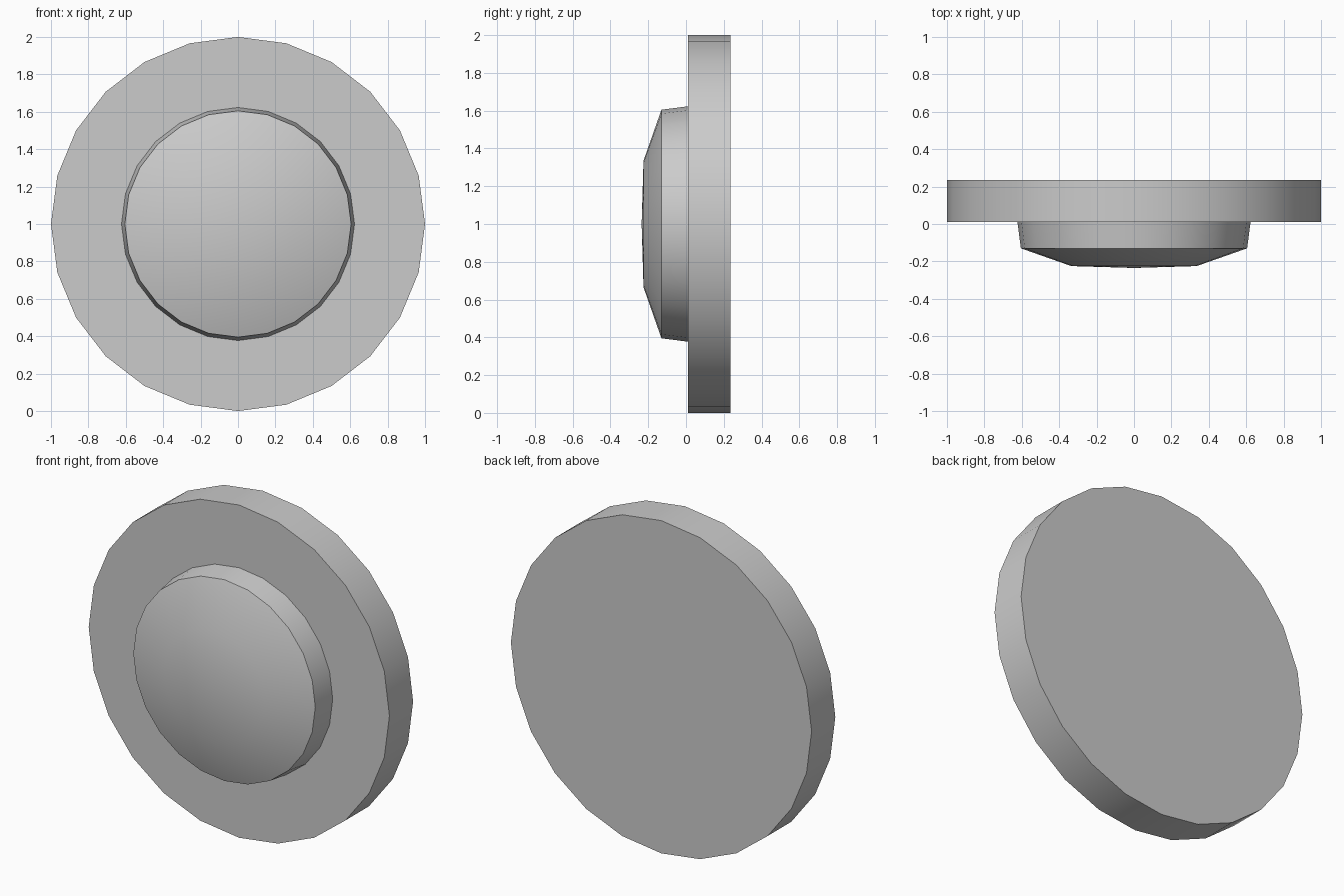
import bpy
import math

cube = bpy.data.objects.get("Cube")
if cube:
    bpy.data.objects.remove(cube, do_unlink=True)

SIDES = 24
CENTRE_Z = 1.0

# Single plain grey
grey = bpy.data.materials.new("light_grey")
grey.use_nodes = True
colour = (0.6, 0.6, 0.6, 1.0)
grey.diffuse_color = colour
grey.node_tree.nodes["Principled BSDF"].inputs["Base Color"].default_value = colour


def turned(name, profile, front_tip=None):
    """Revolve (radius, y) rings about the y axis; cap the back, and the front with a tip or a flat."""
    verts, faces = [], []
    for radius, y in profile:
        for i in range(SIDES):
            a = 2 * math.pi * i / SIDES
            verts.append((radius * math.cos(a), y, CENTRE_Z + radius * math.sin(a)))
    for ring in range(len(profile) - 1):
        for i in range(SIDES):
            j = (i + 1) % SIDES
            b, f = ring * SIDES, (ring + 1) * SIDES
            faces.append((b + i, f + i, f + j, b + j))
    faces.append(tuple(range(SIDES)))
    last = (len(profile) - 1) * SIDES
    if front_tip is None:
        faces.append(tuple(reversed(range(last, last + SIDES))))
    else:
        verts.append((0, front_tip, CENTRE_Z))
        tip = len(verts) - 1
        for i in range(SIDES):
            faces.append((last + i, tip, last + (i + 1) % SIDES))
    mesh = bpy.data.meshes.new(name)
    mesh.from_pydata(verts, [], faces)
    mesh.materials.append(grey)
    obj = bpy.data.objects.new(name, mesh)
    bpy.context.collection.objects.link(obj)
    bpy.ops.object.select_all(action="DESELECT")
    obj.select_set(True)
    bpy.context.view_layer.objects.active = obj
    # Outward normals, then smooth the gentle curves only
    bpy.ops.object.mode_set(mode="EDIT")
    bpy.ops.mesh.select_all(action="SELECT")
    bpy.ops.mesh.normals_make_consistent(inside=False)
    bpy.ops.object.mode_set(mode="OBJECT")
    bpy.ops.object.shade_smooth_by_angle(angle=math.radians(30))
    return obj


# Flat backing disc
turned("base_disc", [(1.0, 0.235), (1.0, 0.01)])

# Domed button with slightly tapered wall, seated into the disc
turned("domed_button", [(0.623, 0.01), (0.605, -0.13), (0.335, -0.225)], front_tip=-0.235)
